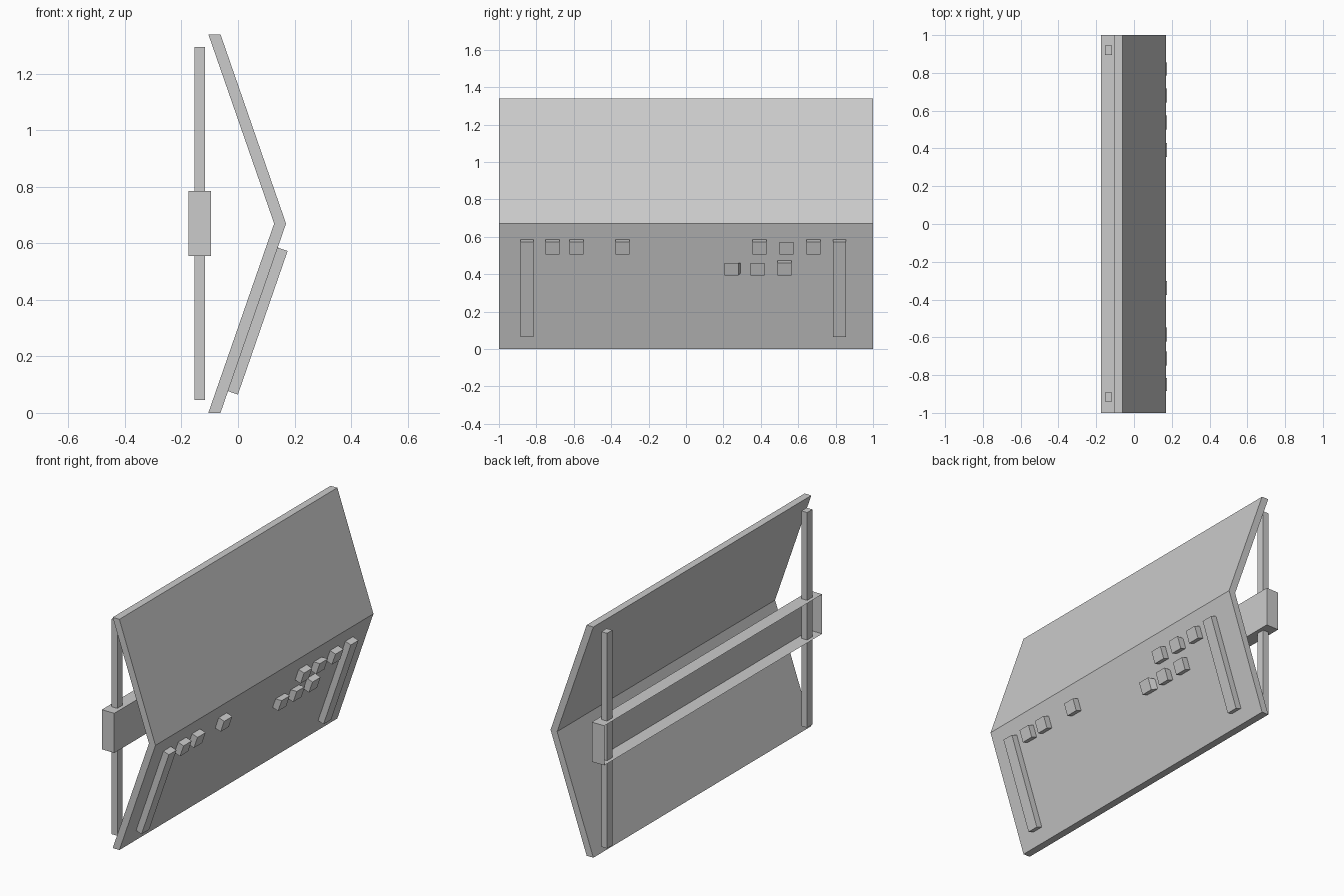
import bpy
import bmesh
from mathutils import Vector

if "Cube" in bpy.data.objects:
    bpy.data.objects.remove(bpy.data.objects["Cube"], do_unlink=True)

# Single material
grey = bpy.data.materials.new("plain_grey")
grey.use_nodes = True
GREY = (0.6, 0.6, 0.6, 1)
grey.diffuse_color = GREY
grey.node_tree.nodes["Principled BSDF"].inputs["Base Color"].default_value = GREY

RIDGE = Vector((0.17, 0, 0.67))
FOOT = Vector((-0.062, 0, 0))
SLOPE = (RIDGE - FOOT).normalized()
OUT = Vector((SLOPE.z, 0, -SLOPE.x))      # outward from the lower panel
DEPTH = 0.037


def finish(name, bm):
    bmesh.ops.recalc_face_normals(bm, faces=bm.faces)
    mesh = bpy.data.meshes.new(name)
    bm.to_mesh(mesh)
    bm.free()
    mesh.materials.append(grey)
    obj = bpy.data.objects.new(name, mesh)
    bpy.context.collection.objects.link(obj)
    return obj


def prism(name, profile, y0, y1):
    """Extrude an (x, z) outline along y."""
    bm = bmesh.new()
    face = bm.faces.new([bm.verts.new((x, y0, z)) for x, z in profile])
    moved = bmesh.ops.extrude_face_region(bm, geom=[face])["geom"]
    verts = [v for v in moved if isinstance(v, bmesh.types.BMVert)]
    bmesh.ops.translate(bm, verts=verts, vec=(0, y1 - y0, 0))
    return finish(name, bm)


def box(name, lo, hi, open_back=False):
    bm = bmesh.new()
    bmesh.ops.create_cube(bm, size=1)
    lo, hi = Vector(lo), Vector(hi)
    for v in bm.verts:
        v.co = (lo + hi) / 2 + v.co * (hi - lo)
    if open_back:
        back = [f for f in bm.faces if f.calc_center_median().x < lo.x + 0.001]
        bmesh.ops.delete(bm, geom=back, context='FACES_ONLY')
    return finish(name, bm)


def on_panel(z):
    return FOOT + SLOPE * (z / SLOPE.z)


# Folded panel
prism("folded_panel", [(-0.105, 1.34), (-0.062, 1.34), (0.17, 0.67),
                       (-0.062, 0), (-0.105, 0), (0.128, 0.67)], -1, 1)

# Hollow rail, open at the rear, with two upright rods through it
box("cross_rail", (-0.175, -1, 0.555), (-0.095, 1, 0.785), open_back=True)
for side, y in (("front", -0.916), ("back", 0.92)):
    box(side + "_rod", (-0.154, y - 0.024, 0.045), (-0.117, y + 0.024, 1.295))

# Long strips on the lower panel
low, high = on_panel(0.077), on_panel(0.585)
strip = [(p.x, p.z) for p in (low, high, high + OUT * DEPTH, low + OUT * DEPTH)]
for side, y in (("front", -0.85), ("back", 0.82)):
    prism(side + "_strip", strip, y - 0.035, y + 0.035)


# Small blocks: the base may flare at the top or at one side
def block(name, y, bottom, top_flare=True, side_flare=0.0):
    drop = -DEPTH * OUT.z
    top = bottom + 0.067
    base_low = on_panel(bottom + drop)
    base_high = on_panel(top + drop if top_flare else top)
    out_low = base_low + OUT * DEPTH
    out_high = on_panel(top + drop) + OUT * DEPTH
    obj = prism(name, [(p.x, p.z) for p in (base_low, base_high, out_high, out_low)],
                y - 0.037, y + 0.037)
    for v in obj.data.vertices:
        offset = (v.co - FOOT).dot(OUT)
        if v.co.y > y and offset < DEPTH / 2:
            v.co.y += side_flare


for i, y in enumerate((-0.713, -0.585, -0.34, 0.393, 0.537, 0.681)):
    block(f"upper_block_{i + 1}", y, 0.506, top_flare=(i != 4))
block("lower_block_1", 0.243, 0.393, top_flare=False, side_flare=0.012)
block("lower_block_2", 0.382, 0.393, top_flare=False)
block("lower_block_3", 0.526, 0.393)
